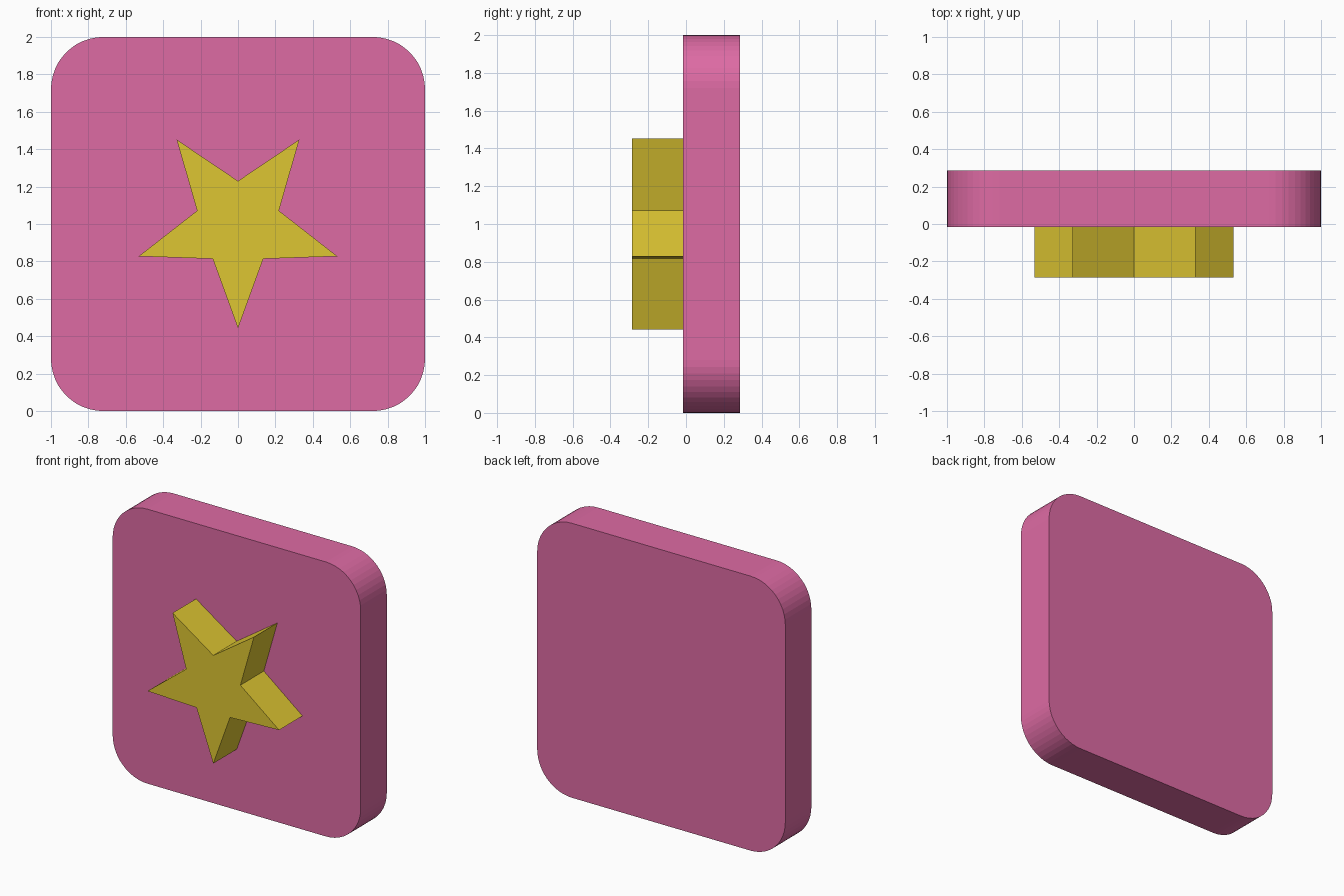
import bpy, bmesh
from math import sin, cos, pi

if "Cube" in bpy.data.objects:
    bpy.data.objects.remove(bpy.data.objects["Cube"])


def material(name, srgb):
    lin = [((c / 255 + 0.055) / 1.055) ** 2.4 for c in srgb]
    mat = bpy.data.materials.new(name)
    mat.diffuse_color = (*lin, 1)
    mat.use_nodes = True
    mat.node_tree.nodes["Principled BSDF"].inputs["Base Color"].default_value = mat.diffuse_color
    return mat


def prism(name, outline, y_front, y_back, mat):
    """Extrude an (x, z) outline from y_front to y_back."""
    bm = bmesh.new()
    face = bm.faces.new([bm.verts.new((x, y_front, z)) for x, z in outline])
    ext = bmesh.ops.extrude_face_region(bm, geom=[face], use_keep_orig=True)
    for v in ext["geom"]:
        if isinstance(v, bmesh.types.BMVert):
            v.co.y = y_back
    bmesh.ops.recalc_face_normals(bm, faces=bm.faces)
    mesh = bpy.data.meshes.new(name)
    bm.to_mesh(mesh)
    bm.free()
    mesh.materials.append(mat)
    obj = bpy.data.objects.new(name, mesh)
    bpy.context.collection.objects.link(obj)
    return obj


pink = material("pink", (222, 107, 164))
yellow = material("yellow", (222, 198, 50))

# Rounded square plate
R, STEPS = 0.28, 12
plate = []
for i, (sx, sz) in enumerate([(1, 1), (-1, 1), (-1, -1), (1, -1)]):
    for k in range(STEPS + 1):
        a = (i + k / STEPS) * pi / 2
        plate.append((sx * (1 - R) + R * cos(a), 1 + sz * (1 - R) + R * sin(a)))
prism("plate", plate, -0.015, 0.285, pink)

# Raised star, one point down
star = []
for k in range(10):
    r = 0.23 if k % 2 else 0.558
    a = -pi / 2 + k * pi / 5
    star.append((r * cos(a), 1 + r * sin(a)))
prism("star", star, -0.285, -0.015, yellow)
